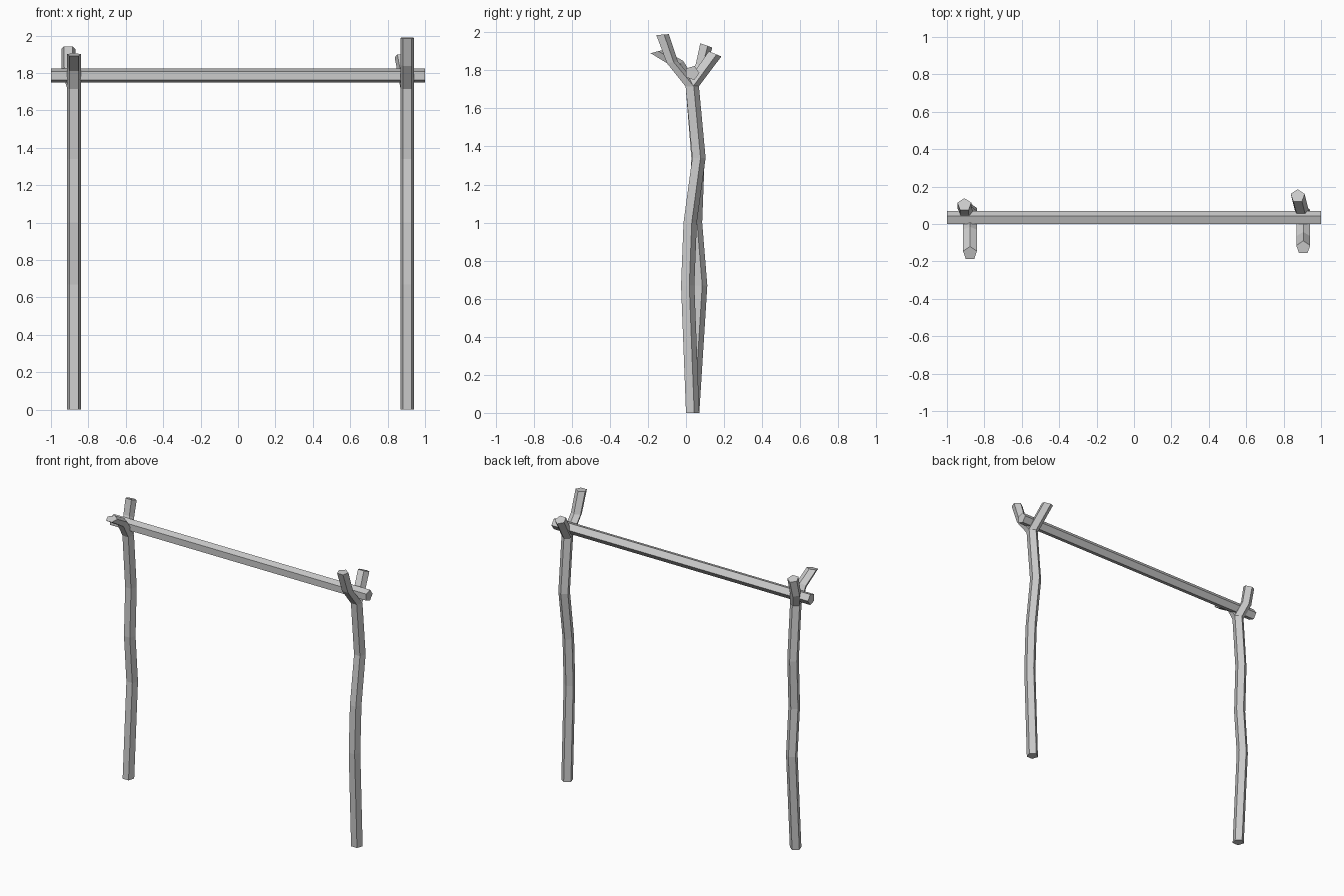
import bpy
import bmesh
from mathutils import Vector

if "Cube" in bpy.data.objects:
    bpy.data.objects.remove(bpy.data.objects["Cube"])

R = 0.039  # radius of the five-sided pole section
# section: (offset across, share of the way from flat side to ridge)
SECTION = [(-0.588 * R, 0), (0.588 * R, 0), (0.951 * R, 0.618), (0, 1), (-0.951 * R, 0.618)]


def pole(name, rings):
    """Sweep the pentagon; each ring is (x, flat-side (y, z), ridge (y, z))."""
    bm = bmesh.new()
    loops = []
    for x, flat, ridge in rings:
        a, b = Vector((0, *flat)), Vector((0, *ridge))
        loops.append([bm.verts.new(a.lerp(b, t) + Vector((x + dx, 0, 0))) for dx, t in SECTION])
    for lo, hi in zip(loops, loops[1:]):
        for i in range(5):
            j = (i + 1) % 5
            bm.faces.new((lo[i], lo[j], hi[j], hi[i]))
    bm.faces.new(loops[0][::-1])
    bm.faces.new(loops[-1])
    bmesh.ops.recalc_face_normals(bm, faces=bm.faces)
    me = bpy.data.meshes.new(name)
    bm.to_mesh(me)
    bm.free()
    ob = bpy.data.objects.new(name, me)
    bpy.context.collection.objects.link(ob)


def forked_post(side, x, bends, front_tips, back_rings):
    # crooked trunk running on into the front prong
    trunk = [(x, (y, z), (y + 0.07, z)) for z, y in bends]
    pole(side + "_post", trunk + [(x, f, r) for f, r in front_tips])
    # back prong leaning slightly sideways
    pole(side + "_back_prong", [(x + dx, f, r) for dx, f, r in back_rings])


forked_post("right", 0.905,
            [(0, 0), (0.67, -0.026), (1.0, -0.013), (1.34, 0.033), (1.715, -0.002)],
            [((-0.10, 1.837), (-0.043, 1.847)), ((-0.156, 1.985), (-0.09, 1.99))],
            [(0, (0.005, 1.737), (0.063, 1.71)),
             (-0.03, (0.12, 1.90), (0.186, 1.873))])

forked_post("left", -0.877,
            [(0, 0), (0.67, 0.042), (1.0, 0.015), (1.34, 0.028), (1.715, -0.002)],
            [((-0.055, 1.81), (-0.015, 1.85)), ((-0.186, 1.89), (-0.12, 1.907))],
            [(0, (0.003, 1.737), (0.063, 1.71)),
             (-0.03, (0.052, 1.835), (0.105, 1.805)),
             (-0.03, (0.075, 1.942), (0.138, 1.92))])

# crossbar: same section turned on its side, flat face to the front
bm = bmesh.new()
ends = [[bm.verts.new((x, t * 1.809 * R, 1.786 + d)) for d, t in SECTION] for x in (-1, 1)]
for i in range(5):
    j = (i + 1) % 5
    bm.faces.new((ends[0][i], ends[0][j], ends[1][j], ends[1][i]))
for e in ends:
    bm.faces.new(e)
bmesh.ops.recalc_face_normals(bm, faces=bm.faces)
me = bpy.data.meshes.new("crossbar")
bm.to_mesh(me)
bm.free()
bpy.context.collection.objects.link(bpy.data.objects.new("crossbar", me))
